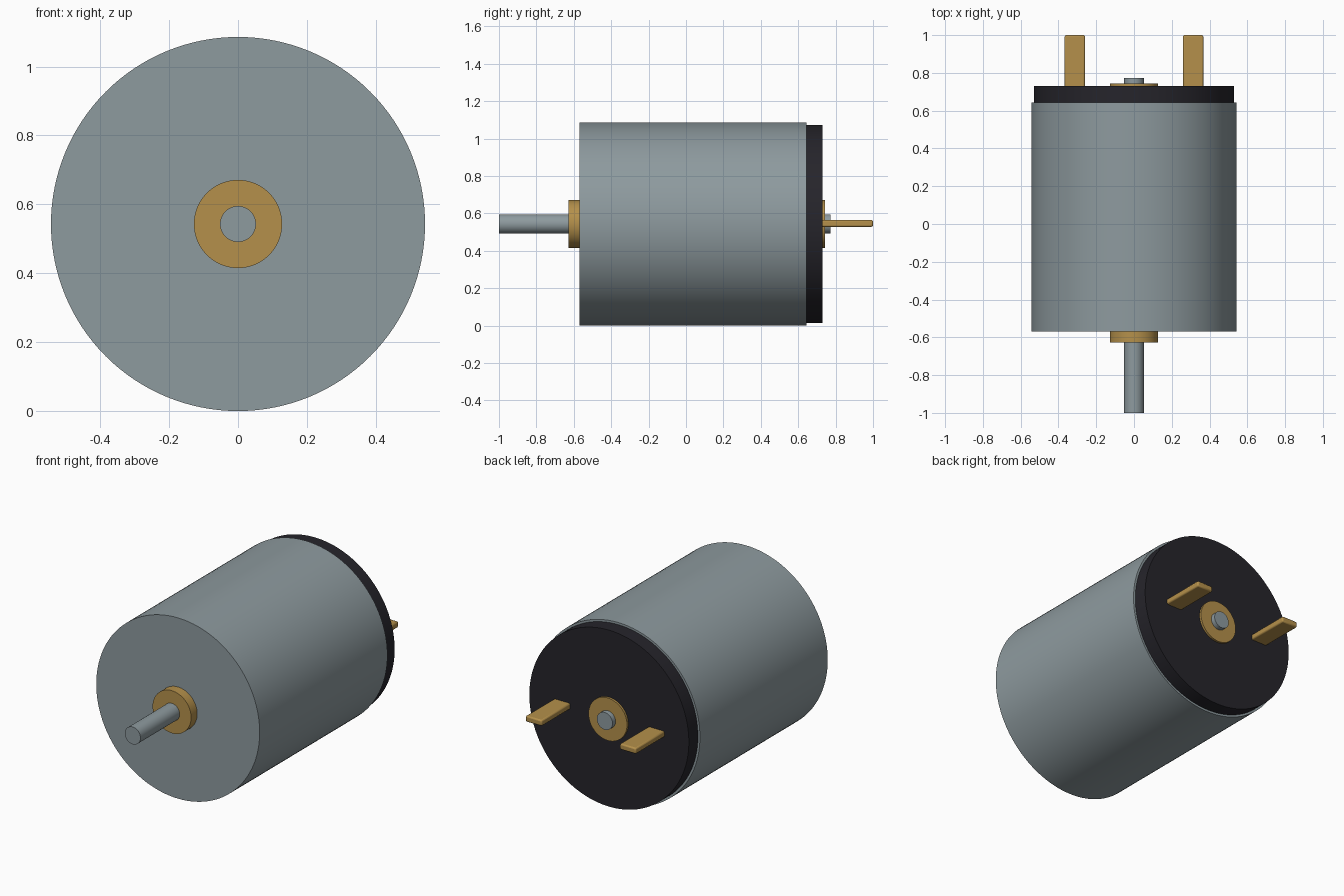
import bpy
import math

if "Cube" in bpy.data.objects:
    bpy.data.objects.remove(bpy.data.objects["Cube"])

R = 0.543  # can radius, also the height of the motor axis


def material(name, rgb):
    m = bpy.data.materials.new(name)
    m.diffuse_color = (*rgb, 1.0)
    m.use_nodes = True
    m.node_tree.nodes["Principled BSDF"].inputs["Base Color"].default_value = m.diffuse_color
    return m


STEEL = material("steel grey", (0.27, 0.325, 0.345))
BRASS = material("brass", (0.46, 0.28, 0.07))
BLACK = material("black plastic", (0.019, 0.018, 0.024))


def finish(name, mat, bevel, segments):
    ob = bpy.context.object
    ob.name = name
    ob.data.materials.append(mat)
    if bevel:
        mod = ob.modifiers.new("edge", "BEVEL")
        mod.width = bevel
        mod.segments = segments
    bpy.ops.object.shade_smooth_by_angle(angle=math.radians(30))
    return ob


def rod(name, radius, y0, y1, mat, sides=64, bevel=0):
    """Cylinder along the motor axis from y0 to y1."""
    bpy.ops.mesh.primitive_cylinder_add(
        vertices=sides, radius=radius, depth=y1 - y0,
        location=(0, (y0 + y1) / 2, R), rotation=(math.pi / 2, 0, 0))
    return finish(name, mat, bevel, 1)


# Motor housing and rear cap
rod("can", R, -0.57, 0.643, STEEL, 128)
rod("rear_cap", 0.53, 0.60, 0.73, BLACK, 128)

# Bearings and the shaft running through them
rod("front_bushing", 0.128, -0.628, -0.55, BRASS)
rod("rear_bushing", 0.128, 0.70, 0.743, BRASS)
rod("shaft", 0.052, -1.0, 0.772, STEEL, 48)

# Flat terminal tabs on the rear cap
for side, label in ((-1, "left"), (1, "right")):
    bpy.ops.mesh.primitive_cube_add(size=1, location=(side * 0.313, 0.85, R + 0.003))
    bpy.context.object.scale = (0.108, 0.30, 0.036)
    bpy.ops.object.transform_apply(location=False, rotation=False, scale=True)
    finish(label + "_terminal", BRASS, 0.008, 2)
